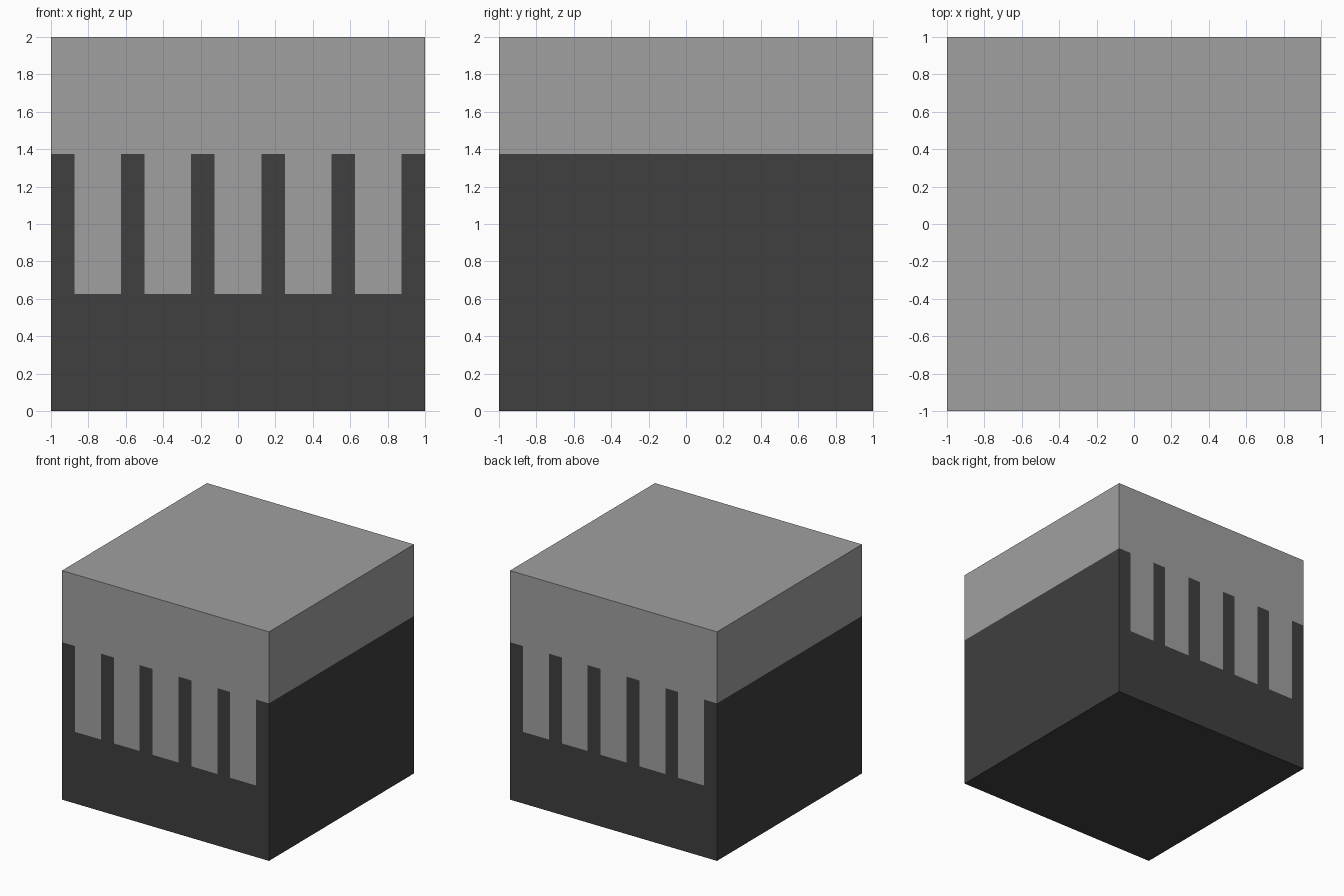
import bpy, bmesh
from mathutils import Vector

if "Cube" in bpy.data.objects:
    bpy.data.objects.remove(bpy.data.objects["Cube"])

def material(name, value):
    m = bpy.data.materials.new(name)
    m.diffuse_color = (value, value, value, 1)
    m.use_nodes = True
    m.node_tree.nodes["Principled BSDF"].inputs["Base Color"].default_value = m.diffuse_color
    return m

LIP_Z, TOOTH_Z = 1.375, 0.625           # underside of light cap, tips of teeth
TEETH = [-0.75, -0.375, 0, 0.375, 0.75]  # tooth centres
HALF = 0.125                             # half width of a tooth

# Cube block standing on the ground
bm = bmesh.new()
bmesh.ops.create_cube(bm, size=2)
bmesh.ops.translate(bm, verts=bm.verts, vec=(0, 0, 1))

def cut(point, normal, faces):
    geom = set(faces)
    for f in faces:
        geom.update(f.edges)
        geom.update(f.verts)
    bmesh.ops.bisect_plane(bm, geom=list(geom), plane_co=point, plane_no=normal)

# Cut the colour borders into the faces
for z in (TOOTH_Z, LIP_Z):
    cut(Vector((0, 0, z)), Vector((0, 0, 1)), list(bm.faces))
for t in TEETH:
    for x in (t - HALF, t + HALF):
        cut(Vector((x, 0, 0)), Vector((1, 0, 0)), list(bm.faces))

# Light cap on top, light teeth on front and back, dark elsewhere
bm.normal_update()
for f in bm.faces:
    c = f.calc_center_median()
    tooth = (abs(f.normal.y) > 0.9 and c.z > TOOTH_Z
             and any(abs(c.x - t) < HALF for t in TEETH))
    f.material_index = 0 if c.z > LIP_Z or tooth else 1

mesh = bpy.data.meshes.new("block")
bm.to_mesh(mesh)
bm.free()
mesh.materials.append(material("light grey", 0.352))
mesh.materials.append(material("dark grey", 0.050))
block = bpy.data.objects.new("block", mesh)
bpy.context.collection.objects.link(block)
